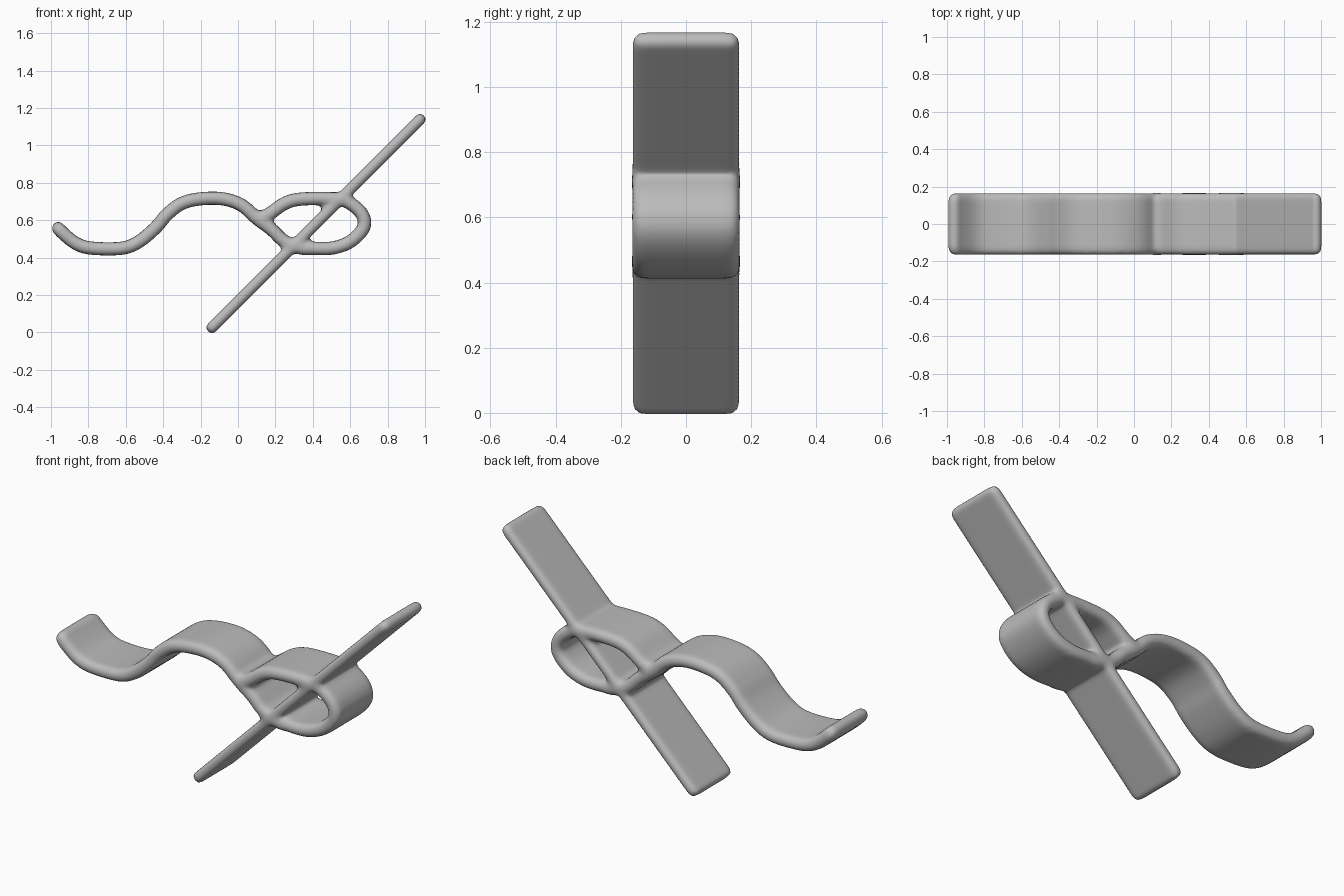
import bpy, bmesh, math
from mathutils import Vector

if "Cube" in bpy.data.objects:
    bpy.data.objects.remove(bpy.data.objects["Cube"], do_unlink=True)

HALF_WIDTH = 0.168
CORNER = 0.045

grey = bpy.data.materials.new("plain grey")
grey.use_nodes = True
grey.diffuse_color = (0.5, 0.5, 0.5, 1)
grey.node_tree.nodes["Principled BSDF"].inputs["Base Color"].default_value = (0.5, 0.5, 0.5, 1)


def smooth_path(points, steps=24):
    """Catmull-Rom samples through (x, z) points."""
    p = [Vector(q) for q in points]
    p = [2 * p[0] - p[1]] + p + [2 * p[-1] - p[-2]]
    out = []
    for a, b, c, d in zip(p, p[1:], p[2:], p[3:]):
        for i in range(steps):
            t = i / steps
            out.append(0.5 * (2 * b + (c - a) * t + (2 * a - 5 * b + 4 * c - d) * t * t
                              + (3 * b - a - 3 * c + d) * t ** 3))
    return out + [p[-2]]


def add_strip(bm, points, half_thick):
    """Sweep a round-edged strip along a path, rounding its two ends."""
    path = smooth_path(points)
    dist = [0.0]
    for a, b in zip(path, path[1:]):
        dist.append(dist[-1] + (b - a).length)
    rings = []
    for i, p in enumerate(path):
        tangent = (path[min(i + 1, len(path) - 1)] - path[max(i - 1, 0)]).normalized()
        normal = Vector((-tangent.y, tangent.x))
        end = min(dist[i], dist[-1] - dist[i])
        inset = CORNER - math.sqrt(CORNER ** 2 - max(CORNER - end, 0) ** 2)
        thick = half_thick * max(0.2, math.sqrt(1 - max(1 - end / half_thick, 0) ** 2))
        flat = HALF_WIDTH - inset - half_thick
        ring = []
        for side in (1, -1):
            for k in range(9):
                a = math.pi * (k / 8 - 0.5) * side
                across = side * (flat + half_thick * math.cos(a))
                q = p + normal * thick * math.sin(a) * 1.0
                ring.append(bm.verts.new((q.x, across, q.y)))
        rings.append(ring)
    n = len(rings[0])
    for r, s in zip(rings, rings[1:]):
        for k in range(n):
            bm.faces.new((r[k], r[(k + 1) % n], s[(k + 1) % n], s[k]))
    bm.faces.new(rings[0][::-1])
    bm.faces.new(rings[-1])


bm = bmesh.new()
# Wavy tail, running on into the bottom of the loop
add_strip(bm, [(-0.985, 0.582), (-0.93, 0.525), (-0.86, 0.472), (-0.78, 0.45), (-0.62, 0.45),
               (-0.53, 0.485), (-0.44, 0.56), (-0.38, 0.63), (-0.30, 0.69), (-0.2, 0.714),
               (-0.08, 0.714), (0.02, 0.68), (0.1, 0.61), (0.18, 0.55), (0.25, 0.485),
               (0.34, 0.45), (0.42, 0.45)], 0.035)
# Loop
add_strip(bm, [(0.3, 0.455), (0.38, 0.45), (0.5, 0.45), (0.6, 0.485), (0.672, 0.56),
               (0.665, 0.63), (0.6, 0.69), (0.53, 0.713), (0.34, 0.713), (0.25, 0.69),
               (0.17, 0.635), (0.1, 0.6)], 0.035)
# Straight slanting bar
add_strip(bm, [(-0.16, 0.005), (-0.1, 0.065), (0.4, 0.565), (0.93, 1.095), (0.995, 1.16)], 0.029)

bmesh.ops.recalc_face_normals(bm, faces=bm.faces)
mesh = bpy.data.meshes.new("wavy_strip_and_bar")
bm.to_mesh(mesh)
bm.free()
mesh.materials.append(grey)
body = bpy.data.objects.new("wavy_strip_and_bar", mesh)
bpy.context.collection.objects.link(body)

# Fuse the strips and soften the joints
fuse = body.modifiers.new("fuse", "REMESH")
fuse.mode = "VOXEL"
fuse.voxel_size = 0.012
fuse.use_smooth_shade = True
soften = body.modifiers.new("soften", "SMOOTH")
soften.factor = 0.5
soften.iterations = 10
